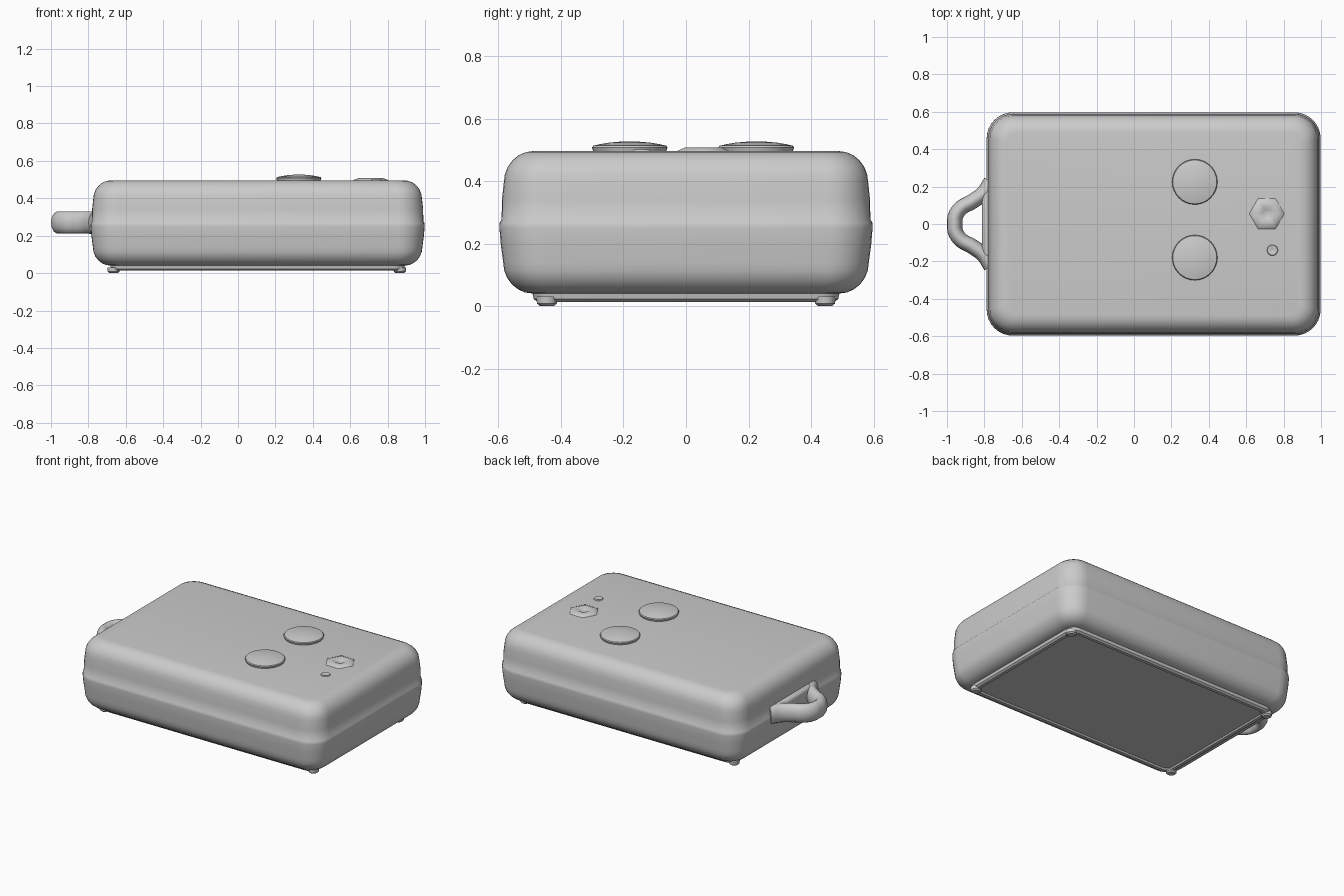
import bpy, bmesh
from math import sin, cos, pi, radians

if "Cube" in bpy.data.objects:
    bpy.data.objects.remove(bpy.data.objects["Cube"], do_unlink=True)

grey = bpy.data.materials.new("mid grey plastic")
grey.use_nodes = True
tone = (0.6, 0.6, 0.6, 1)
grey.diffuse_color = tone
grey.node_tree.nodes["Principled BSDF"].inputs["Base Color"].default_value = tone

CX, HX, HY = 0.105, 0.893, 0.597   # case centre and half sizes


def finish(obj, angle=35):
    obj.data.materials.clear()
    obj.data.materials.append(grey)
    bpy.ops.object.select_all(action="DESELECT")
    obj.select_set(True)
    bpy.context.view_layer.objects.active = obj
    bpy.ops.object.shade_smooth_by_angle(angle=radians(angle))
    return obj


def loft(name, rings, angle=35):
    """Skin equal-length rings from bottom to top and cap both ends."""
    bm = bmesh.new()
    loops = [[bm.verts.new(p) for p in ring] for ring in rings]
    for a, b in zip(loops, loops[1:]):
        n = len(a)
        for i in range(n):
            j = (i + 1) % n
            bm.faces.new((a[i], a[j], b[j], b[i]))
    bm.faces.new(loops[0][::-1])
    bm.faces.new(loops[-1])
    bmesh.ops.recalc_face_normals(bm, faces=bm.faces)
    mesh = bpy.data.meshes.new(name)
    bm.to_mesh(mesh)
    bm.free()
    obj = bpy.data.objects.new(name, mesh)
    bpy.context.collection.objects.link(obj)
    return finish(obj, angle)


def rounded(inset, z, radius=0.14, steps=8):
    """Rounded rectangle following the case outline."""
    r = max(radius - inset * 0.75, 0.04)
    w, d = HX - inset - r, HY - inset - r
    pts = []
    for k, (sx, sy) in enumerate(((1, 1), (-1, 1), (-1, -1), (1, -1))):
        for s in range(steps + 1):
            a = (k + s / steps) * pi / 2
            pts.append((CX + sx * w + r * cos(a), sy * d + r * sin(a), z))
    return pts


def turned(name, x, y, profile, sides, angle=35):
    """Round part from (radius, height) pairs."""
    rings = [[(x + r * cos(2 * pi * i / sides), y + r * sin(2 * pi * i / sides), z)
              for i in range(sides)] for r, z in profile]
    return loft(name, rings, angle)


# Case: rolled lower edge, slight middle seam, rolled upper edge
case = []
for i in range(7):
    a = i / 6 * pi / 2
    case.append((0.012 + 0.095 * (1 - sin(a)), 0.04 + 0.1 * (1 - cos(a))))
case += [(0.004, 0.2), (0.0, 0.25), (0.001, 0.268), (0.007, 0.276), (0.008, 0.34)]
for i in range(7):
    a = i / 6 * pi / 2
    case.append((0.014 + 0.095 * (1 - cos(a)), 0.395 + 0.101 * sin(a)))
loft("case", [rounded(i, z) for i, z in case], 40)

# Bottom lid with a raised rim and a shallow sunken floor
lid = [(0.15, 0.022), (0.142, 0.013), (0.122, 0.013), (0.11, 0.022), (0.105, 0.045)]
loft("bottom_lid", [rounded(i, z) for i, z in lid])

# Small feet in the lid corners
for side, y in (("right", -0.445), ("left", 0.445)):
    for end, x in (("ring_end", -0.665), ("button_end", 0.865)):
        turned(f"foot_{end}_{side}", x, y, [(0.022, 0), (0.032, 0.008), (0.034, 0.03)], 12)

# Two domed push buttons
dome = [(0.112, 0.48), (0.121, 0.508), (0.117, 0.513), (0.095, 0.518),
        (0.065, 0.523), (0.03, 0.526), (0.008, 0.527)]
for name, y in (("button_left", 0.225), ("button_right", -0.18)):
    turned(name, 0.325, y, dome, 32)

# Indicator collar with a dimple, and a tiny pinhole collar
turned("indicator_collar", 0.71, 0.055,
       [(0.1, 0.488), (0.092, 0.498), (0.065, 0.508), (0.04, 0.507),
        (0.024, 0.498), (0.006, 0.497)], 6, 50)
turned("pinhole_collar", 0.74, -0.14,
       [(0.034, 0.49), (0.027, 0.501), (0.016, 0.501), (0.007, 0.497)], 10, 50)

# Keyring loop: swept oval tube flaring into the case
half = [(-0.765, 0.225), (-0.805, 0.165), (-0.865, 0.12), (-0.925, 0.085), (-0.955, 0.04)]
path = half + [(-0.959, 0)] + [(x, -y) for x, y in reversed(half)]
curve = bpy.data.curves.new("keyring_loop", "CURVE")
curve.dimensions = "3D"
curve.bevel_depth = 0.041
curve.bevel_resolution = 5
curve.use_fill_caps = True
spline = curve.splines.new("BEZIER")
spline.bezier_points.add(len(path) - 1)
for p, (x, y) in zip(spline.bezier_points, path):
    p.co = (x, y, 0)
    p.handle_left_type = p.handle_right_type = "AUTO"
loop = bpy.data.objects.new("keyring_loop", curve)
bpy.context.collection.objects.link(loop)
loop.location.z = 0.27
loop.scale.z = 1.48
bpy.ops.object.select_all(action="DESELECT")
loop.select_set(True)
bpy.context.view_layer.objects.active = loop
bpy.ops.object.convert(target="MESH")
finish(bpy.context.view_layer.objects.active, 60)

# Root of the loop, closing its inner side
bpy.ops.mesh.primitive_cube_add(size=1, location=(-0.785, 0, 0.27))
root = bpy.context.object
root.name = "keyring_root"
root.scale = (0.055, 0.36, 0.12)
bpy.ops.object.transform_apply(location=False, rotation=False, scale=True)
bevel = root.modifiers.new("soft_edges", "BEVEL")
bevel.width = 0.02
bevel.segments = 3
finish(root)
